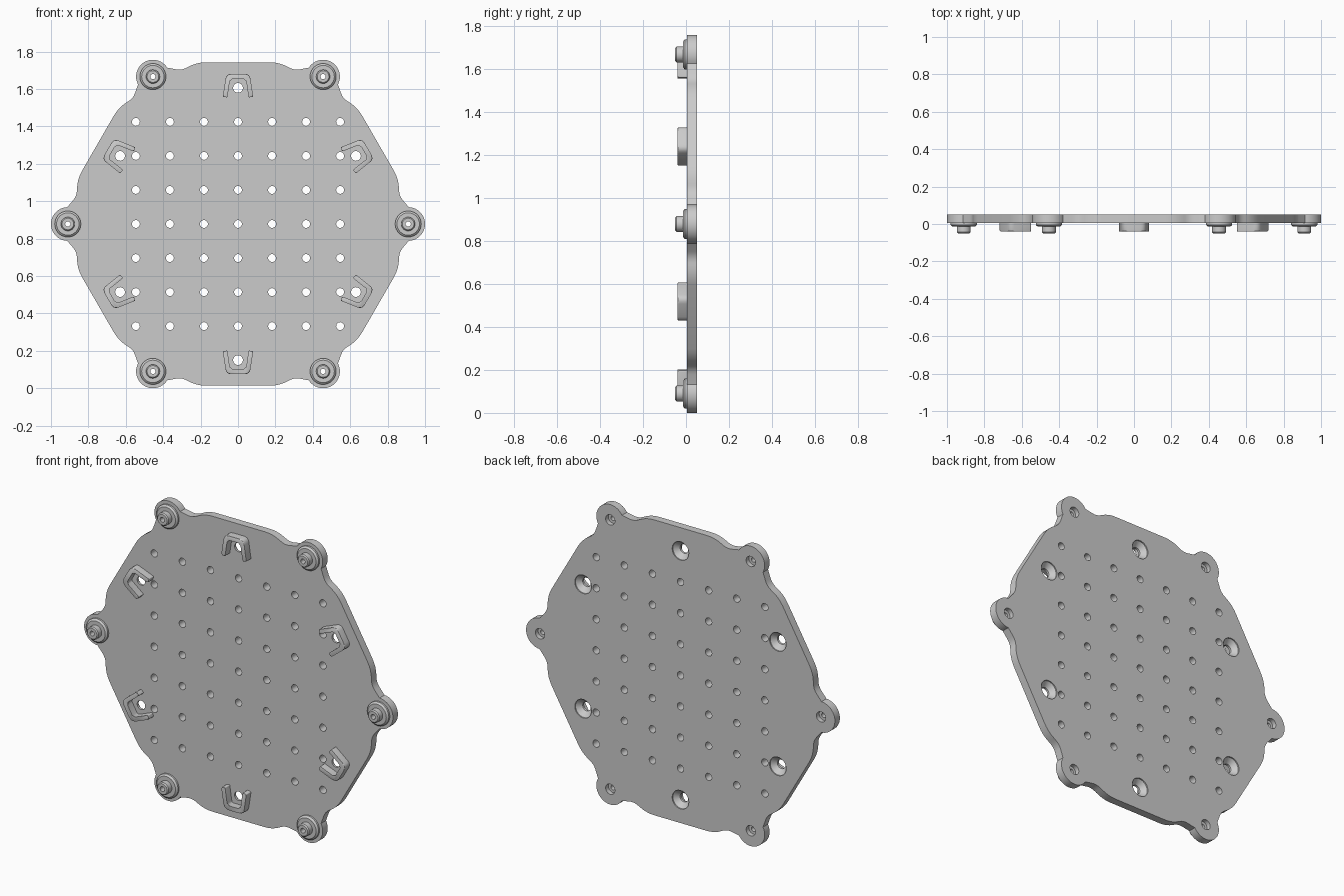
import bpy, bmesh
from math import sin, cos, pi, radians
from mathutils import Vector

if "Cube" in bpy.data.objects:
    bpy.data.objects.remove(bpy.data.objects["Cube"])

CZ = 0.878              # height of the plate centre
Y0, Y1 = 0.005, 0.051   # front and back plate faces
BOSS_R, CLIP_R = 0.91, 0.728


def rot(p, deg):
    a = radians(deg)
    return (p[0] * cos(a) - p[1] * sin(a), p[0] * sin(a) + p[1] * cos(a))


def rounded(pts, radii, steps=4):
    """Round the corners of a closed polygon; radius 0 keeps it sharp."""
    out, n = [], len(pts)
    for i, r in enumerate(radii):
        p = Vector(pts[i])
        if r == 0:
            out.append(tuple(p))
            continue
        a = p + (Vector(pts[i - 1]) - p).normalized() * r
        b = p + (Vector(pts[(i + 1) % n]) - p).normalized() * r
        for k in range(steps + 1):
            t = k / steps
            out.append(tuple(a * (1 - t) ** 2 + p * 2 * t * (1 - t) + b * t * t))
    return out


def finish(bm, name):
    bmesh.ops.recalc_face_normals(bm, faces=bm.faces[:])
    me = bpy.data.meshes.new(name)
    bm.to_mesh(me)
    bm.free()
    ob = bpy.data.objects.new(name, me)
    bpy.context.collection.objects.link(ob)
    return ob


def smooth(ob):
    bpy.ops.object.select_all(action='DESELECT')
    ob.select_set(True)
    bpy.context.view_layer.objects.active = ob
    bpy.ops.object.shade_smooth_by_angle(angle=radians(30))


def prism(name, outline, ya, yb, bevel=0.0):
    bm = bmesh.new()
    front = [bm.verts.new((x, ya, z + CZ)) for x, z in outline]
    back = [bm.verts.new((x, yb, z + CZ)) for x, z in outline]
    cap = bm.faces.new(front)
    bm.faces.new(back[::-1])
    for i in range(len(front)):
        bm.faces.new((front[i - 1], front[i], back[i], back[i - 1]))
    if bevel:
        bmesh.ops.bevel(bm, geom=list(cap.edges), offset=bevel, segments=2,
                        profile=0.5, affect='EDGES', clamp_overlap=True)
    return finish(bm, name)


def lathe(bm, profile, cx, cz, n=32, closed=False):
    """Revolve (radius, y) points round a y axis; open profiles get end caps."""
    rings = [[bm.verts.new((cx + r * cos(2 * pi * k / n), y,
                            cz + CZ + r * sin(2 * pi * k / n)))
              for k in range(n)] for r, y in profile]
    pairs = list(zip(rings, rings[1:]))
    if closed:
        pairs.append((rings[-1], rings[0]))
    else:
        bm.faces.new(rings[0])
        bm.faces.new(rings[-1][::-1])
    for a, b in pairs:
        for k in range(n):
            bm.faces.new((a[k - 1], a[k], b[k], b[k - 1]))


# Plate outline: truncated hexagon with a round lug on each corner
sector = [((0.859, -0.241), 0.05), ((0.862, -0.15), 0.03)]
sector += [((BOSS_R + 0.09 * cos(radians(d)), 0.09 * sin(radians(d))), 0)
           for d in range(-88, 89, 8)]
sector += [((0.862, 0.15), 0.03), ((0.859, 0.241), 0.05)]
pts, radii = [], []
for k in range(6):
    for p, r in sector:
        pts.append(rot(p, 60 * k))
        radii.append(r)
plate = prism("hex_plate", rounded(pts, radii), Y0, Y1)

# Holes: square grid, countersunk clip holes, recessed boss holes
cut = bmesh.new()
for i in range(-3, 4):
    for j in range(-3, 4):
        lathe(cut, [(0.021, -0.02), (0.021, 0.08)], i * 0.182, j * 0.182, 20)
for k in range(6):
    cx, cz = rot((0, CLIP_R), 60 * k)
    lathe(cut, [(0.026, -0.02), (0.026, 0.018), (0.054, 0.044), (0.054, 0.08)], cx, cz)
    cx, cz = rot((BOSS_R, 0), 60 * k)
    lathe(cut, [(0.014, -0.02), (0.014, 0.025), (0.030, 0.025), (0.030, 0.08)], cx, cz)
cutter = finish(cut, "hole_cutter")
cutter.hide_render = True
mod = plate.modifiers.new("holes", 'BOOLEAN')
mod.object = cutter
mod.operation = 'DIFFERENCE'
mod.solver = 'EXACT'
bpy.context.view_layer.objects.active = plate
bpy.ops.object.modifier_apply(modifier=mod.name)
bpy.data.objects.remove(cutter)
smooth(plate)

# Stepped bosses with a hollow pin on each lug
boss = [(0.070, Y0 + 0.001), (0.070, -0.005), (0.060, -0.014), (0.037, -0.014),
        (0.037, -0.044), (0.031, -0.050), (0.014, -0.050), (0.014, Y0 + 0.001)]
for k in range(6):
    bm = bmesh.new()
    lathe(bm, boss, *rot((BOSS_R, 0), 60 * k), closed=True)
    smooth(finish(bm, f"boss_{k + 1}"))

# Open U-shaped locating ribs round the countersunk holes
rib = [(-0.081, 0.681), (-0.063, 0.803), (0.063, 0.803), (0.081, 0.681),
       (0.057, 0.676), (0.042, 0.777), (-0.042, 0.777), (-0.057, 0.676)]
rib_r = [0.006, 0.028, 0.028, 0.006, 0.006, 0.012, 0.012, 0.006]
for k in range(6):
    outline = [rot(p, 60 * k) for p in rounded(rib, rib_r)]
    smooth(prism(f"rib_{k + 1}", outline, -0.039, Y0 + 0.001, 0.006))
